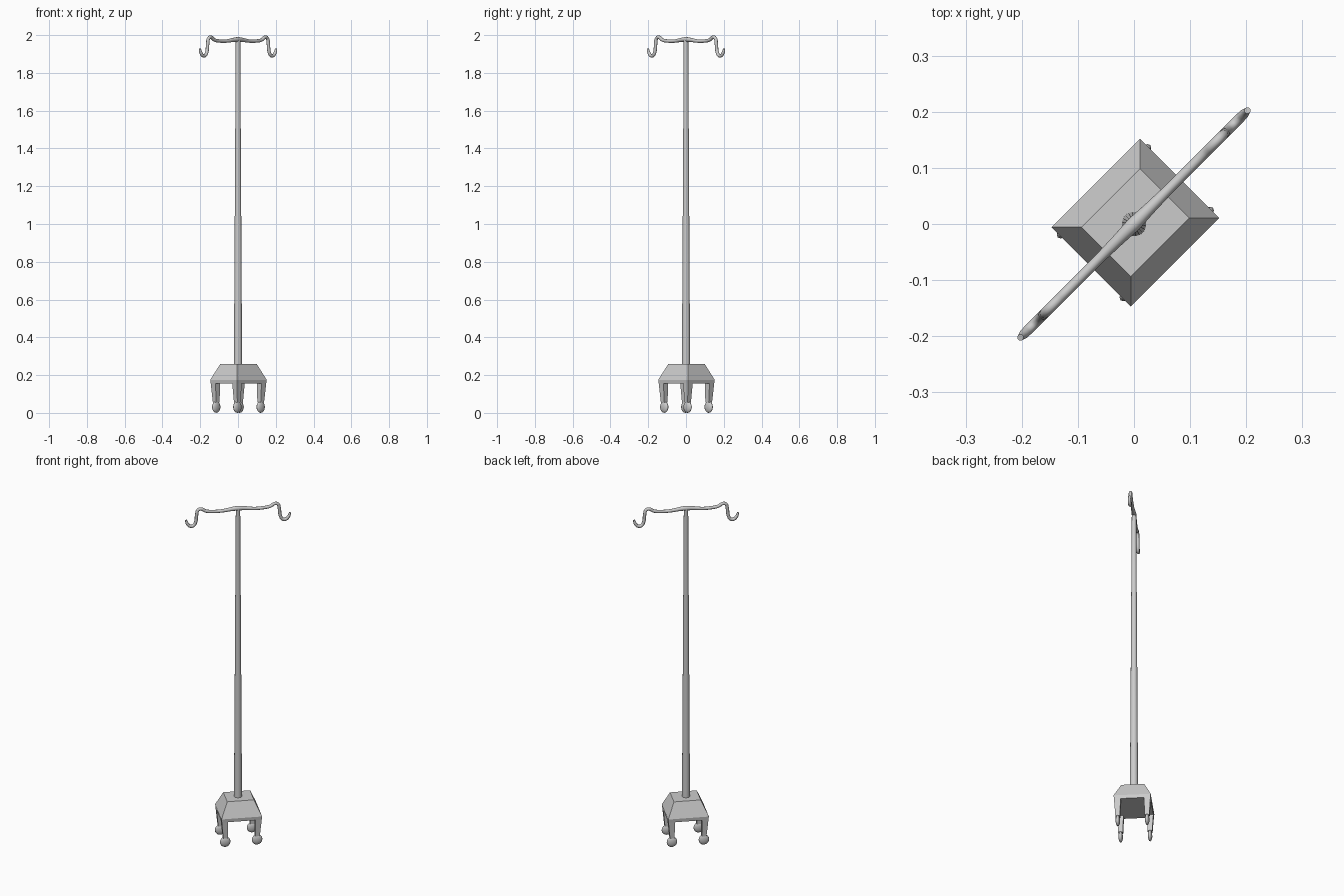
import bpy, bmesh, math
from mathutils import Matrix

if "Cube" in bpy.data.objects:
    bpy.data.objects.remove(bpy.data.objects["Cube"])

TURN = Matrix.Rotation(math.radians(45), 4, 'Z')   # whole stand is turned 45 degrees
U0, U1, V = -0.108, 0.115, 0.10                    # base footprint


def add_mesh(name, bm, smooth=None):
    bmesh.ops.recalc_face_normals(bm, faces=bm.faces)
    bm.transform(TURN)
    me = bpy.data.meshes.new(name)
    bm.to_mesh(me)
    bm.free()
    ob = bpy.data.objects.new(name, me)
    bpy.context.collection.objects.link(ob)
    if smooth:
        bpy.ops.object.select_all(action='DESELECT')
        ob.select_set(True)
        bpy.context.view_layer.objects.active = ob
        bpy.ops.object.shade_smooth_by_angle(angle=math.radians(smooth))
    return ob


# base: sloped cap, skirt and four tapered legs drawn from the underside corners
bm = bmesh.new()


def ring(u0, u1, v, z):
    return [bm.verts.new(p) for p in ((u0, -v, z), (u1, -v, z), (u1, v, z), (u0, v, z))]


top = ring(-0.07, 0.077, 0.062, 0.26)
skirt = ring(U0, U1, V, 0.175)
us = (U0 + 0.002, U0 + 0.037, U1 - 0.037, U1 - 0.002)
vs = (-V + 0.002, -V + 0.037, V - 0.037, V - 0.002)
g = [[bm.verts.new((u, v, 0.155)) for v in vs] for u in us]
bm.faces.new(top)
edges = ([g[i][0] for i in range(4)], [g[3][j] for j in range(4)],
         [g[3 - i][3] for i in range(4)], [g[0][3 - j] for j in range(4)])
for k in range(4):
    n = (k + 1) % 4
    bm.faces.new((top[k], top[n], skirt[n], skirt[k]))
    bm.faces.new([skirt[n], skirt[k]] + edges[k])
feet = []
for i in range(3):
    for j in range(3):
        f = bm.faces.new((g[i][j], g[i + 1][j], g[i + 1][j + 1], g[i][j + 1]))
        if i != 1 and j != 1:
            feet.append(f)
wheels = []
for f in feet:
    c = f.calc_center_median()
    su, sv = math.copysign(1, c.x), math.copysign(1, c.y)
    cu, cv = (U1 if su > 0 else U0) - su * 0.024, sv * (V - 0.021)
    wheels.append((cu, cv))
    cap = bmesh.ops.extrude_discrete_faces(bm, faces=[f])['faces'][0]
    for vert in cap.verts:
        o = vert.co - c
        vert.co = (cu + math.copysign(0.0125, o.x), cv + math.copysign(0.0125, o.y), 0.055)
add_mesh("base", bm)

# wheels: flattened balls under each leg
for n, (u, v) in enumerate(wheels):
    bm = bmesh.new()
    m = (Matrix.Translation((u, v, 0.031)) @ Matrix.Diagonal((0.029, 0.012, 0.031, 1))
         @ Matrix.Rotation(math.pi / 2, 4, 'X'))
    bmesh.ops.create_uvsphere(bm, u_segments=16, v_segments=8, radius=1, matrix=m)
    add_mesh(f"wheel_{n + 1}", bm, 60)

# pole: long gently tapered tube
bm = bmesh.new()
bmesh.ops.create_cone(bm, cap_ends=True, segments=20, radius1=0.022, radius2=0.012, depth=1.73,
                      matrix=Matrix.Translation((0, 0, 0.25 + 1.73 / 2)))
add_mesh("pole", bm, 40)

# hook bar: one mirrored tube path, slightly thicker in the middle (x, z, thickness)
half = [(0.04, 1.974, 1.2), (0.09, 1.968, 1), (0.14, 1.969, 1), (0.178, 1.975, 1),
        (0.203, 1.989, 1), (0.219, 1.984, 1), (0.227, 1.955, 1), (0.232, 1.915, 1),
        (0.245, 1.893, 1), (0.262, 1.891, 1), (0.277, 1.905, 0.95), (0.286, 1.928, 0.65)]
path = [(-x, z, r) for x, z, r in reversed(half)] + [(0, 1.977, 1.45)] + half
cu = bpy.data.curves.new("hook_bar", 'CURVE')
cu.dimensions = '3D'
cu.bevel_depth = 0.009
cu.bevel_resolution = 3
cu.resolution_u = 4
cu.use_fill_caps = True
sp = cu.splines.new('BEZIER')
sp.bezier_points.add(len(path) - 1)
for p, (x, z, r) in zip(sp.bezier_points, path):
    p.co = (x, 0, z)
    p.radius = r
    p.handle_left_type = p.handle_right_type = 'AUTO'
bar = bpy.data.objects.new("hook_bar", cu)
bpy.context.collection.objects.link(bar)
bar.rotation_euler.z = math.radians(45)
